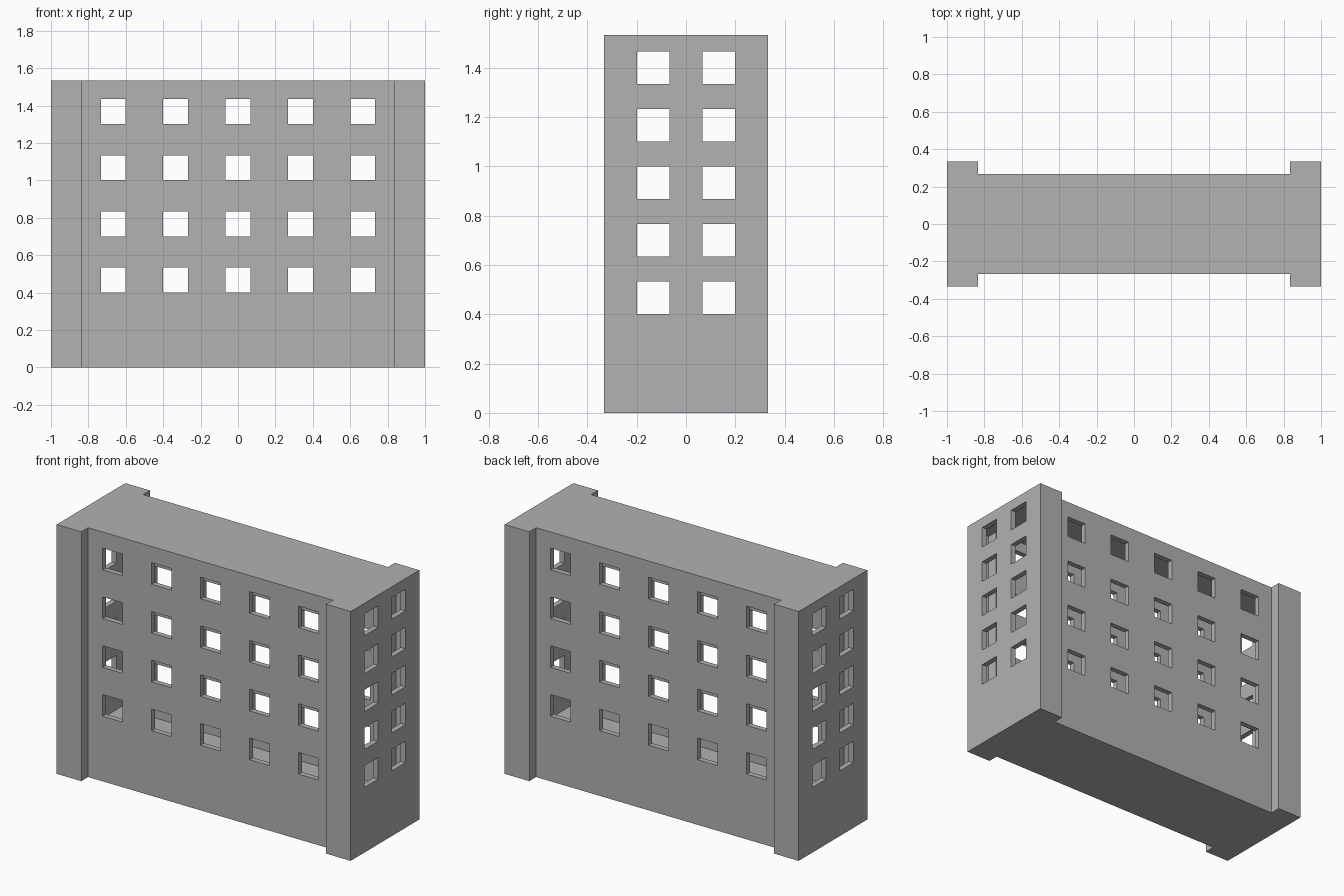
import bpy
import bmesh

if "Cube" in bpy.data.objects:
    bpy.data.objects.remove(bpy.data.objects["Cube"])

WALL = 0.033
HEIGHT = 1.533
PIER_X = 0.833
WINDOW = 0.133

concrete = bpy.data.materials.new("grey concrete")
concrete.use_nodes = True
grey = (0.445, 0.445, 0.445, 1)
concrete.diffuse_color = grey
concrete.node_tree.nodes["Principled BSDF"].inputs["Base Color"].default_value = grey


def make_object(name, bm):
    bmesh.ops.recalc_face_normals(bm, faces=bm.faces)
    mesh = bpy.data.meshes.new(name)
    bm.to_mesh(mesh)
    bm.free()
    mesh.materials.append(concrete)
    obj = bpy.data.objects.new(name, mesh)
    bpy.context.collection.objects.link(obj)
    return obj


def prism(name, outline, bottom, top):
    bm = bmesh.new()
    face = bm.faces.new([bm.verts.new((x, y, bottom)) for x, y in outline])
    up = bmesh.ops.extrude_face_region(bm, geom=[face])
    verts = [v for v in up["geom"] if isinstance(v, bmesh.types.BMVert)]
    bmesh.ops.translate(bm, verts=verts, vec=(0, 0, top - bottom))
    return make_object(name, bm)


def boxes(name, items):
    bm = bmesh.new()
    for centre, size in items:
        made = bmesh.ops.create_cube(bm, size=1)["verts"]
        bmesh.ops.scale(bm, verts=made, vec=size)
        bmesh.ops.translate(bm, verts=made, vec=centre)
    return make_object(name, bm)


def plan(inset):
    # Floor plan with a deeper pier at each end, pulled in by the inset
    quarter = [(1 - inset, 0.333 - inset), (PIER_X + inset, 0.333 - inset),
               (PIER_X + inset, 0.267 - inset)]
    back = quarter + [(-x, y) for x, y in reversed(quarter)]
    return back + [(-x, -y) for x, y in back]


# Building shell with hollow room above a raised floor
building = prism("building_shell", plan(0), 0, HEIGHT)
room = prism("room_cutter", plan(WALL), 0.2, HEIGHT - WALL)

# Window openings through the long walls, then through the end walls
long_windows = []
for column in range(-2, 3):
    for row in range(4):
        for side in (-1, 1):
            long_windows.append(((column / 3, side * 0.25, 0.467 + row * 0.3),
                                 (WINDOW, 0.1, WINDOW)))
end_windows = []
for row in range(5):
    for y in (-WINDOW, WINDOW):
        for side in (-1, 1):
            end_windows.append(((side * 0.985, y, 0.467 + row * 0.2333),
                                (0.1, WINDOW, WINDOW)))

cutters = [room, boxes("long_window_cutter", long_windows),
           boxes("end_window_cutter", end_windows)]
for cutter in cutters:
    mod = building.modifiers.new(cutter.name, "BOOLEAN")
    mod.operation = "DIFFERENCE"
    mod.solver = "EXACT"
    mod.object = cutter

# Bake the openings and remove the cutters
bpy.context.view_layer.update()
result = bpy.data.meshes.new_from_object(
    building.evaluated_get(bpy.context.evaluated_depsgraph_get()))
building.modifiers.clear()
building.data = result
for cutter in cutters:
    bpy.data.objects.remove(cutter)
